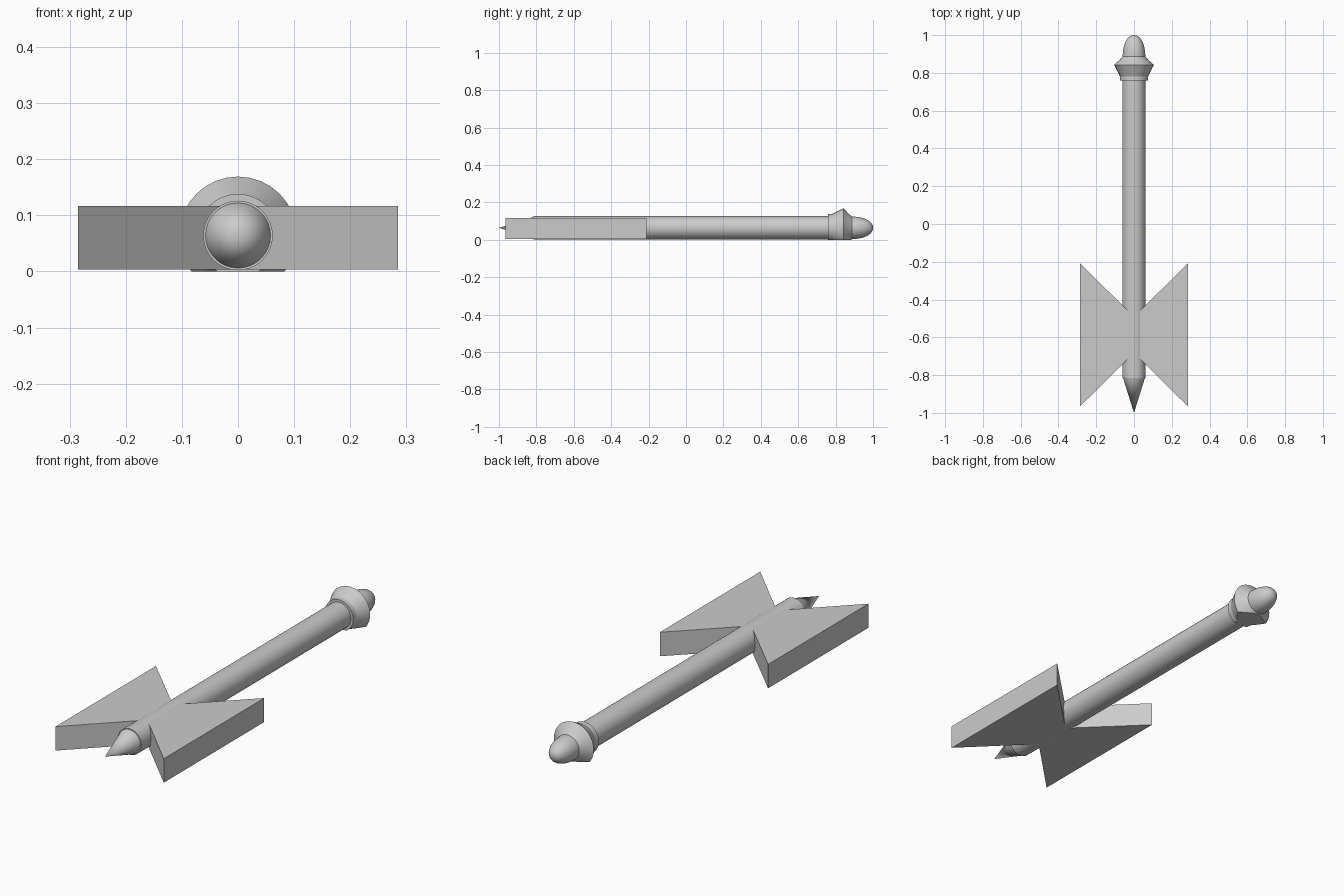
import bpy, bmesh, math

cube = bpy.data.objects.get("Cube")
if cube:
    bpy.data.objects.remove(cube, do_unlink=True)

AXIS_Z = 0.064
SIDES = 32

grey = bpy.data.materials.new("plain_grey")
grey.use_nodes = True
colour = (0.6, 0.6, 0.6, 1)
grey.diffuse_color = colour
grey.node_tree.nodes["Principled BSDF"].inputs["Base Color"].default_value = colour


def finish(name, bm, smooth=True):
    """Turn a bmesh into a named, coloured object."""
    bmesh.ops.recalc_face_normals(bm, faces=bm.faces)
    mesh = bpy.data.meshes.new(name)
    bm.to_mesh(mesh)
    bm.free()
    mesh.materials.append(grey)
    obj = bpy.data.objects.new(name, mesh)
    bpy.context.collection.objects.link(obj)
    if smooth:
        bpy.ops.object.select_all(action='DESELECT')
        obj.select_set(True)
        bpy.context.view_layer.objects.active = obj
        bpy.ops.object.shade_smooth_by_angle(angle=math.radians(25))
    return obj


def lathe(profile):
    """Revolve (y, radius) points around the long axis."""
    bm = bmesh.new()
    verts = [bm.verts.new((r, y, AXIS_Z)) for y, r in profile]
    edges = [bm.edges.new(pair) for pair in zip(verts, verts[1:])]
    bmesh.ops.spin(bm, geom=verts + edges, cent=(0, 0, AXIS_Z), axis=(0, 1, 0),
                   angle=math.tau, steps=SIDES, use_duplicate=False)
    bmesh.ops.remove_doubles(bm, verts=bm.verts, dist=0.0001)
    return bm


# Long round shaft
finish("shaft", lathe([(-0.815, 0), (-0.815, 0.062), (0.8, 0.062), (0.8, 0)]))

# Pointed tip at the front
finish("front_spike", lathe([(-0.81, 0), (-0.815, 0.058), (-1, 0)]))

# Collar and rounded nose, sliced flat underneath
nose = [(0.888 + 0.112 * math.sin(a), 0.06 * math.cos(a) ** 0.9)
        for a in (math.pi / 2 * i / 10 for i in range(10))]
head = lathe([(0.76, 0), (0.76, 0.074), (0.782, 0.074), (0.843, 0.105),
              (0.866, 0.078)] + nose + [(1, 0)])
bmesh.ops.bisect_plane(head, geom=head.verts[:] + head.edges[:] + head.faces[:],
                       plane_co=(0, 0, 0), plane_no=(0, 0, -1), clear_outer=True)
bmesh.ops.holes_fill(head, edges=[e for e in head.edges if e.is_boundary])
finish("head", head)

# Bow-tie fins: one flat outline extruded upward
half = [(0.285, -0.965), (0.285, -0.21), (0, -0.49)]
outline = [(0, -0.682)] + half + [(-x, y) for x, y in reversed(half[:2])]
fins = bmesh.new()
base = fins.faces.new([fins.verts.new((x, y, 0.003)) for x, y in outline])
raised = bmesh.ops.extrude_face_region(fins, geom=[base], use_keep_orig=True)
bmesh.ops.translate(fins, vec=(0, 0, 0.114),
                    verts=[g for g in raised["geom"] if isinstance(g, bmesh.types.BMVert)])
finish("fins", fins, smooth=False)
